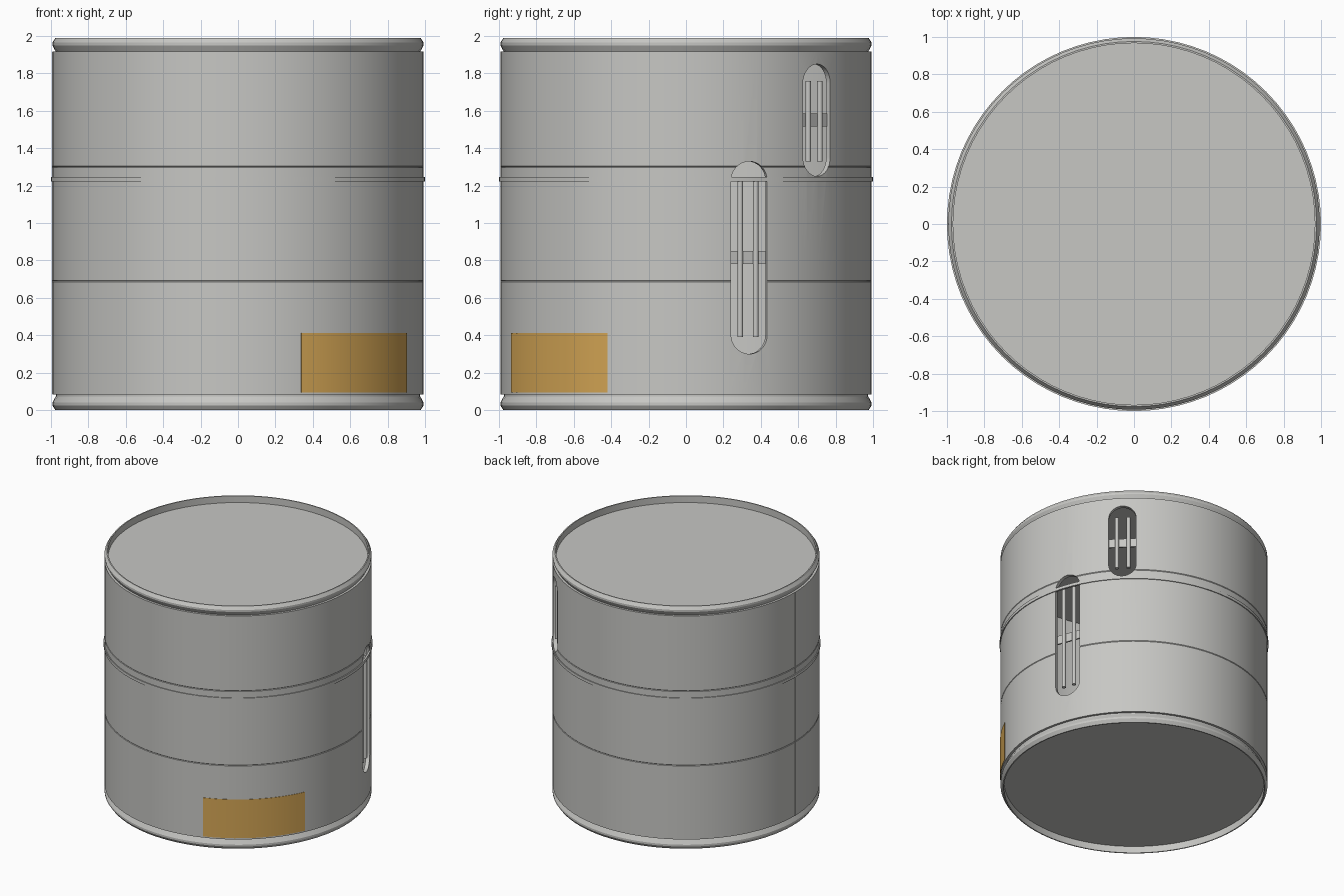
import bpy, bmesh
from math import sin, cos, pi, radians
from mathutils import Matrix, Vector

cube = bpy.data.objects.get("Cube")
if cube:
    bpy.data.objects.remove(cube, do_unlink=True)

SEGMENTS = 80
OUTER, INNER = 0.993, 0.963


def material(name, color):
    m = bpy.data.materials.new(name)
    m.use_nodes = True
    m.diffuse_color = (*color, 1)
    m.node_tree.nodes["Principled BSDF"].inputs["Base Color"].default_value = (*color, 1)
    return m


steel = material("light grey steel", (0.57, 0.57, 0.55))
amber = material("amber label", (0.66, 0.38, 0.09))


def finish(bm, name, mat):
    bmesh.ops.recalc_face_normals(bm, faces=bm.faces)
    mesh = bpy.data.meshes.new(name)
    bm.to_mesh(mesh)
    bm.free()
    mesh.materials.append(mat)
    ob = bpy.data.objects.new(name, mesh)
    bpy.context.collection.objects.link(ob)
    return ob


def smooth(ob):
    bpy.ops.object.select_all(action='DESELECT')
    ob.select_set(True)
    bpy.context.view_layer.objects.active = ob
    bpy.ops.object.shade_smooth_by_angle(angle=radians(28))


def lathe(name, profile, mat=steel, start=0, span=360, steps=SEGMENTS):
    """Sweep a closed (radius, height) profile about z, capping partial sweeps."""
    bm = bmesh.new()
    full = span == 360
    rings = []
    for i in range(steps if full else steps + 1):
        a = radians(start + span * i / steps)
        rings.append([bm.verts.new((r * cos(a), r * sin(a), z)) for r, z in profile])
    n = len(profile)
    for i in range(steps):
        a, b = rings[i], rings[(i + 1) % len(rings)]
        for j in range(n):
            k = (j + 1) % n
            bm.faces.new((a[j], b[j], b[k], a[k]))
    if not full:
        bm.faces.new(rings[0])
        bm.faces.new(rings[-1])
    return finish(bm, name, mat)


def cylinder(name, radius, low, high, mat=steel, place=Matrix(), sides=SEGMENTS):
    bm = bmesh.new()
    bmesh.ops.create_cone(bm, cap_ends=True, segments=sides, radius1=radius, radius2=radius,
                          depth=high - low,
                          matrix=place @ Matrix.Translation((0, 0, (low + high) / 2)))
    return finish(bm, name, mat)


def box(name, center, size, place=Matrix()):
    bm = bmesh.new()
    bmesh.ops.create_cube(bm, size=1, matrix=place @ Matrix.Translation(center)
                          @ Matrix.Diagonal((*size, 1)))
    return finish(bm, name, steel)


# Hollow shell with two fine pressed lines
def pressed_line(z):
    return [(OUTER, z - 0.004), (OUTER - 0.003, z), (OUTER, z + 0.004)]


shell = lathe("drum_shell", [(INNER, 0.083), (OUTER, 0.083), *pressed_line(0.69),
                             *pressed_line(1.30), (OUTER, 1.917), (INNER, 1.917)])


# Sight slots cut radially through the wall, each with two rods and a cross bar
def slot_cutter(angle, low, high, radius=0.103):
    bm = bmesh.new()
    place = Matrix.Rotation(angle, 4, 'Z')
    points = []
    for i in range(17):
        a = pi * i / 16
        points.append((radius * cos(a), high - radius + radius * sin(a)))
    for i in range(17):
        a = pi + pi * i / 16
        points.append((radius * cos(a), low + radius + radius * sin(a)))
    face = bm.faces.new([bm.verts.new(place @ Vector((0.8, y, z))) for y, z in points])
    grown = bmesh.ops.extrude_face_region(bm, geom=[face])["geom"]
    bmesh.ops.translate(bm, vec=place @ Vector((0.4, 0, 0)),
                        verts=[v for v in grown if isinstance(v, bmesh.types.BMVert)])
    ob = finish(bm, "slot_cutter", steel)
    ob.hide_render = True
    return ob


slots = [("lower", 20, 0.30, 1.33, 0.39, 1.235, 0.815),
         ("upper", 45, 1.25, 1.85, 1.33, 1.76, 1.55)]
for name, degrees, low, high, rod_low, rod_high, bar_z in slots:
    angle = radians(degrees)
    cutter = slot_cutter(angle, low, high)
    mod = shell.modifiers.new("slot", 'BOOLEAN')
    mod.object = cutter
    mod.operation = 'DIFFERENCE'
    mod.solver = 'EXACT'
    bpy.context.view_layer.objects.active = shell
    bpy.ops.object.modifier_apply(modifier=mod.name)
    bpy.data.objects.remove(cutter, do_unlink=True)

    turn = Matrix.Rotation(angle, 4, 'Z')
    for side, offset in (("left", 0.044), ("right", -0.044)):
        rod = cylinder(f"{name}_slot_{side}_rod", 0.015, rod_low, rod_high,
                       place=turn @ Matrix.Translation((0.968, offset, 0)), sides=16)
        smooth(rod)
    box(f"{name}_slot_cross_bar", (0.957, 0, bar_z), (0.012, 0.208, 0.07), turn)
smooth(shell)

# Rolled rims at both ends, the top one mirrored from the bottom
HEIGHT = 1.99
rim = [(0.967, 0), (0.976, 0), (0.993, 0.025), (0.993, 0.04),
       (0.974, 0.074), (0.974, 0.09), (0.967, 0.09)]
smooth(lathe("bottom_rim", rim))
smooth(lathe("top_rim", [(r, HEIGHT - z) for r, z in rim]))

# Recessed end plates
smooth(cylinder("bottom_plate", 0.969, 0.055, 0.075))
smooth(cylinder("top_plate", 0.969, HEIGHT - 0.075, HEIGHT - 0.055))

# Raised hoop around the middle
smooth(lathe("middle_hoop", [(0.985, 1.222), (1.0, 1.222), (1.0, 1.246), (0.985, 1.246)]))

# Weld seam down the side
lathe("weld_seam", [(0.99, 0.085), (0.995, 0.085), (0.995, 1.915), (0.99, 1.915)],
      start=179.8, span=0.4, steps=1)

# Label wrapped on the front corner
smooth(lathe("label_plate", [(0.989, 0.095), (0.996, 0.095), (0.996, 0.412), (0.989, 0.412)],
             amber, start=-70.1, span=45.1, steps=10))
